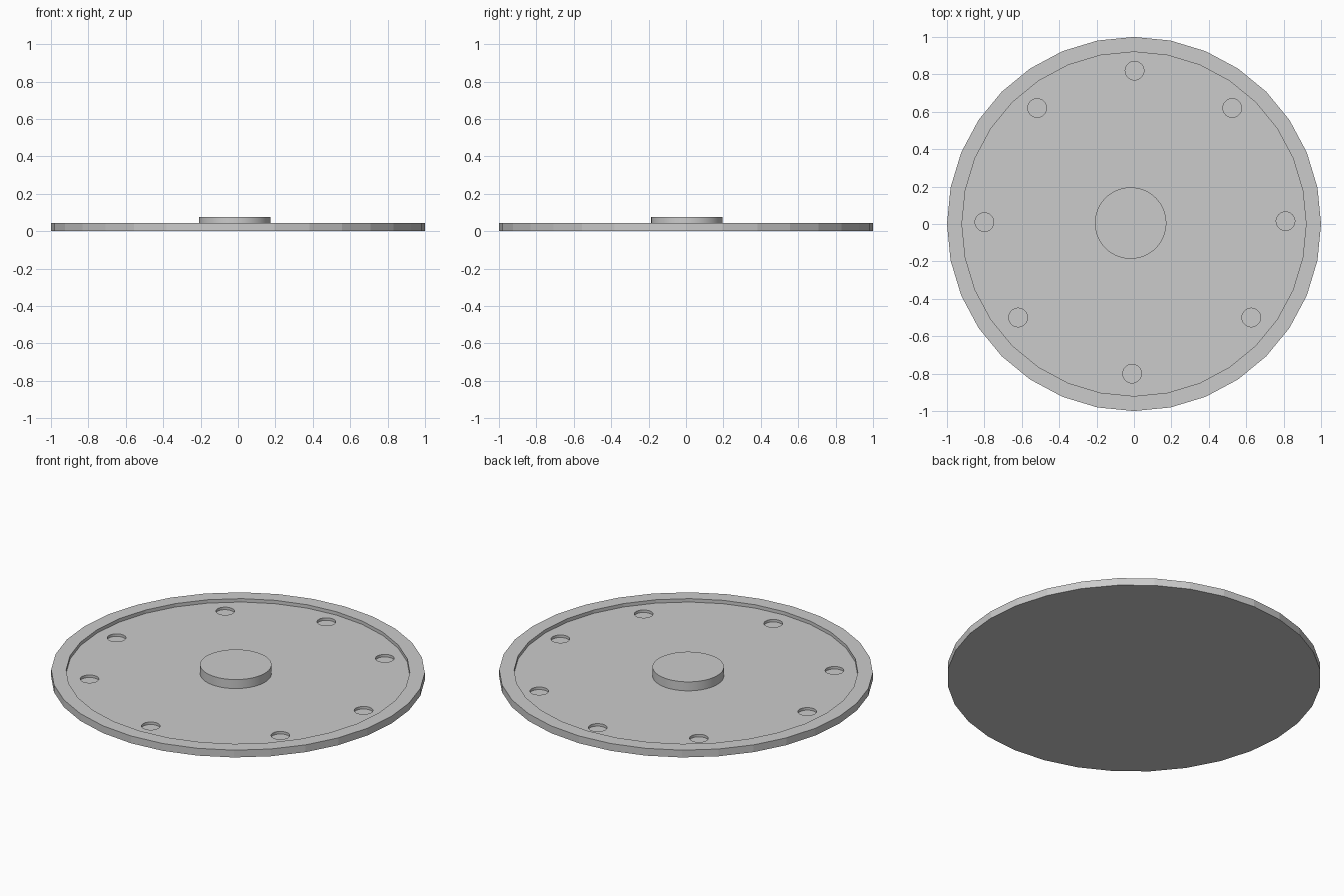
import bpy, bmesh, math

if "Cube" in bpy.data.objects:
    bpy.data.objects.remove(bpy.data.objects["Cube"])


def lathe(name, profile, sides, x=0.0, y=0.0):
    """Revolve an (r, z) profile into a closed solid, capped at both ends."""
    bm = bmesh.new()
    rings = []
    for r, z in profile:
        rings.append([bm.verts.new((x + r * math.cos(2 * math.pi * i / sides),
                                    y + r * math.sin(2 * math.pi * i / sides), z))
                      for i in range(sides)])
    for a, b in zip(rings, rings[1:]):
        for i in range(sides):
            j = (i + 1) % sides
            bm.faces.new((a[i], a[j], b[j], b[i]))
    bm.faces.new(rings[0][::-1])
    bm.faces.new(rings[-1])
    bmesh.ops.recalc_face_normals(bm, faces=bm.faces)
    mesh = bpy.data.meshes.new(name)
    bm.to_mesh(mesh)
    bm.free()
    ob = bpy.data.objects.new(name, mesh)
    bpy.context.collection.objects.link(ob)
    return ob


RIM_Z, FLOOR_Z, HOLE_Z, HUB_Z = 0.043, 0.023, 0.008, 0.076

# Faceted plate with raised rim
plate = lathe("plate", [(1, 0), (1, RIM_Z), (0.92, RIM_Z), (0.92, FLOOR_Z)], 32)

# Shallow round holes, slightly unevenly placed
holes = [(0.003, 0.82), (0.525, 0.62), (-0.518, 0.62), (-0.80, 0.01),
         (0.81, 0.015), (-0.62, -0.50), (0.627, -0.50), (-0.01, -0.80)]
bpy.context.view_layer.objects.active = plate
for hx, hy in holes:
    cutter = lathe("hole_cutter", [(0.05, HOLE_Z), (0.05, 0.1)], 32, hx, hy)
    cutter.hide_render = True
    mod = plate.modifiers.new("hole", 'BOOLEAN')
    mod.operation = 'DIFFERENCE'
    mod.solver = 'EXACT'
    mod.object = cutter
    bpy.ops.object.modifier_apply(modifier=mod.name)
    bpy.data.objects.remove(cutter)

# Central hub, a touch off centre
hub = lathe("hub", [(0.191, FLOOR_Z - 0.01), (0.191, HUB_Z)], 64, -0.018, 0.005)
bpy.ops.object.select_all(action='DESELECT')
hub.select_set(True)
bpy.context.view_layer.objects.active = hub
bpy.ops.object.shade_smooth_by_angle()
